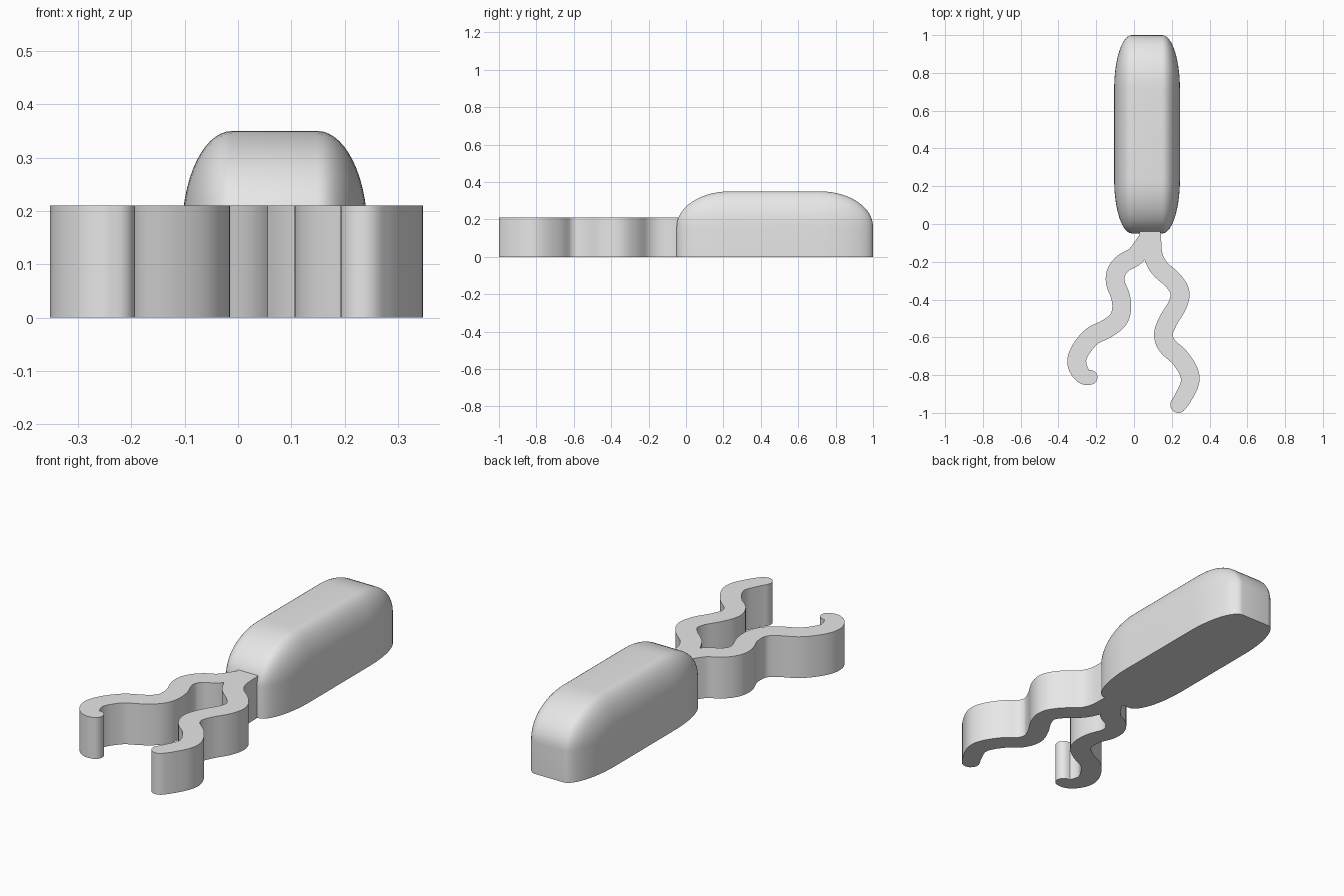
import bpy, bmesh, math
from mathutils import Vector, Matrix

cube = bpy.data.objects.get("Cube")
if cube:
    bpy.data.objects.remove(cube, do_unlink=True)

grey = bpy.data.materials.new("plain grey")
grey.use_nodes = True
grey.diffuse_color = (0.8, 0.8, 0.8, 1)
grey.node_tree.nodes["Principled BSDF"].inputs["Base Color"].default_value = (0.8, 0.8, 0.8, 1)


def finish(bm, name):
    """Turn the bmesh into a smooth-shaded object with sharp rims."""
    bmesh.ops.recalc_face_normals(bm, faces=bm.faces)
    mesh = bpy.data.meshes.new(name)
    bm.to_mesh(mesh)
    bm.free()
    mesh.materials.append(grey)
    obj = bpy.data.objects.new(name, mesh)
    bpy.context.collection.objects.link(obj)
    bpy.ops.object.select_all(action='DESELECT')
    obj.select_set(True)
    bpy.context.view_layer.objects.active = obj
    bpy.ops.object.shade_smooth_by_angle(angle=math.radians(35))


# Body: box rounded everywhere but the base, then stretched
bm = bmesh.new()
bmesh.ops.create_cube(bm, size=1, matrix=Matrix.Translation((0, 0, 0.25)) @ Matrix.Diagonal((1, 1, 0.5, 1)))
upper = [e for e in bm.edges if max(v.co.z for v in e.verts) > 0.1]
bmesh.ops.bevel(bm, geom=upper, offset=0.27, segments=14, profile=0.5, affect='EDGES')
bmesh.ops.scale(bm, vec=(0.348, 1.05, 0.7), verts=bm.verts)
bmesh.ops.translate(bm, vec=(0.069, 0.475, 0), verts=bm.verts)
finish(bm, "body")


# Tails: two wavy ribbons sharing one root
def spline(points, steps=5):
    """Smooth curve through the points."""
    p = [Vector(q) for q in points]
    p = [2 * p[0] - p[1]] + p + [2 * p[-1] - p[-2]]
    out = []
    for a, b, c, d in zip(p, p[1:], p[2:], p[3:]):
        for i in range(steps):
            t = i / steps
            out.append(b + (c - a) * t / 2 + (a - 2.5 * b + 2 * c - d / 2) * t ** 2
                       + (1.5 * (b - c) + (d - a) / 2) * t ** 3)
    return out + [p[-2]]


def ribbon(points, tip):
    """Two edges of a ribbon with a round end cap, root to tip."""
    path = spline(points)
    last = len(path) - 1
    side_a, side_b = [], []
    for i, c in enumerate(path):
        t = (path[min(i + 1, last)] - path[max(i - 1, 0)]).normalized()
        n = Vector((t.y, -t.x))
        blend = max(0, (i / last - 0.8) / 0.2)
        width = 0.05 + (tip - 0.05) * blend
        side_a.append(c + n * width)
        side_b.append(c - n * width)
    for k in range(1, 10):
        angle = math.pi * k / 10
        side_a.append(c + (n * math.cos(angle) + t * math.sin(angle)) * tip)
    return side_a, side_b


right_path = [(.071, -.085), (.01, -.167), (-.055, -.206), (-.093, -.254), (-.098, -.312),
              (-.071, -.386), (-.066, -.455), (-.087, -.51), (-.145, -.555), (-.22, -.593),
              (-.272, -.65), (-.3, -.705), (-.3, -.75), (-.28, -.79), (-.255, -.81), (-.232, -.812)]
left_path = [(.093, -.058), (.1, -.16), (.135, -.233), (.204, -.296), (.243, -.36),
             (.23, -.429), (.183, -.508), (.156, -.582), (.177, -.646), (.24, -.704),
             (.288, -.778), (.296, -.841), (.262, -.915), (.235, -.957)]

outer_r, inner_r = ribbon(right_path, 0.039)
inner_l, outer_l = ribbon(left_path, 0.043)
outline = outer_r + [p for p in reversed(inner_r) if p.x < 0.05 and p.y < -0.19]
outline += [Vector((0.055, -0.19))] + [p for p in inner_l if p.y < -0.2]
outline += outer_l[::-1] + [Vector((0.14, -0.035)), Vector((0.03, -0.035))]

bm = bmesh.new()
base = bm.faces.new([bm.verts.new((p.x, p.y, 0)) for p in outline])
raised = bmesh.ops.extrude_face_region(bm, geom=[base], use_keep_orig=True)["geom"]
bmesh.ops.translate(bm, vec=(0, 0, 0.21), verts=[g for g in raised if isinstance(g, bmesh.types.BMVert)])
finish(bm, "wavy_tails")
